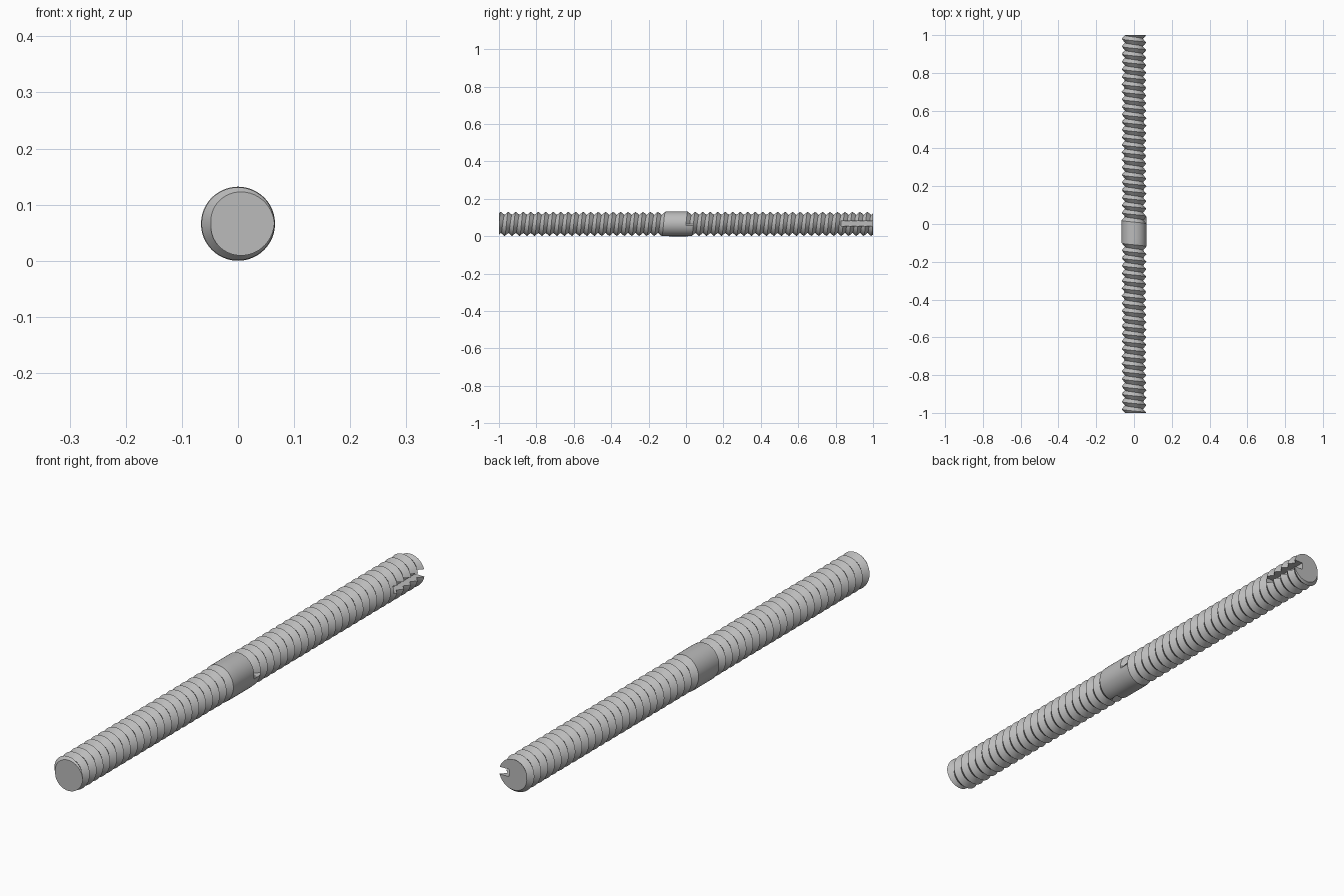
import bpy, bmesh, math

cube = bpy.data.objects.get("Cube")
if cube:
    bpy.data.objects.remove(cube, do_unlink=True)

PITCH = 0.04
CREST, ROOT, COLLAR = 0.065, 0.048, 0.066
AXIS_Z = 0.066
SEGS = 48

steel = bpy.data.materials.new("plain grey steel")
steel.use_nodes = True
grey = (0.5, 0.5, 0.5, 1)
steel.diffuse_color = grey
steel.node_tree.nodes["Principled BSDF"].inputs["Base Color"].default_value = grey


def helix(bm, start, inner):
    """Ridge or valley line winding along the rod, filled out at the collar."""
    line = []
    for i in range(SEGS * 56):
        turn = i / SEGS
        y = start + PITCH * turn
        in_collar = -0.11 < y < 0.02
        r = COLLAR if in_collar else ROOT if inner else CREST
        a = math.tau * turn
        line.append(bm.verts.new((r * math.cos(a), y, AXIS_Z + r * math.sin(a))))
    return line


# Threaded rod with a plain collar in the middle
bm = bmesh.new()
first = -1 - 3 * PITCH
ridge = helix(bm, first, False)
valley = helix(bm, first + PITCH / 2, True)
for i in range(len(ridge) - SEGS - 1):
    j = i + SEGS
    bm.faces.new((ridge[i], ridge[i + 1], valley[i + 1], valley[i]))
    bm.faces.new((valley[i], valley[i + 1], ridge[j + 1], ridge[j]))

# Square the ends off and cap them
for side in (-1, 1):
    geom = bm.verts[:] + bm.edges[:] + bm.faces[:]
    cut = bmesh.ops.bisect_plane(bm, geom=geom, dist=1e-6, plane_co=(0, side, 0),
                                 plane_no=(0, side, 0), clear_outer=True)
    rim = [e for e in cut["geom_cut"] if isinstance(e, bmesh.types.BMEdge)]
    bmesh.ops.edgeloop_fill(bm, edges=rim)
loose = [v for v in bm.verts if not v.link_faces]
bmesh.ops.delete(bm, geom=loose, context="VERTS")
bmesh.ops.recalc_face_normals(bm, faces=bm.faces)
mesh = bpy.data.meshes.new("threaded_rod")
bm.to_mesh(mesh)
bm.free()
mesh.materials.append(steel)
rod = bpy.data.objects.new("threaded_rod", mesh)
bpy.context.collection.objects.link(rod)

# Key slot in the side of the back end
bpy.ops.mesh.primitive_cube_add(size=1, location=(0.075, 0.93, AXIS_Z + 0.001))
cutter = bpy.context.object
cutter.name = "slot_cutter"
cutter.scale = (0.1, 0.2, 0.027)
cutter.data.materials.append(steel)
cutter.hide_render = True
cutter.hide_viewport = True
slot = rod.modifiers.new("slot", "BOOLEAN")
slot.operation = "DIFFERENCE"
slot.solver = "EXACT"
slot.object = cutter

# Smooth flanks with sharp ridges
bpy.ops.object.select_all(action="DESELECT")
rod.select_set(True)
bpy.context.view_layer.objects.active = rod
bpy.ops.object.modifier_apply(modifier="slot")
bpy.data.objects.remove(cutter, do_unlink=True)
bpy.ops.object.shade_smooth_by_angle(angle=math.radians(30))
